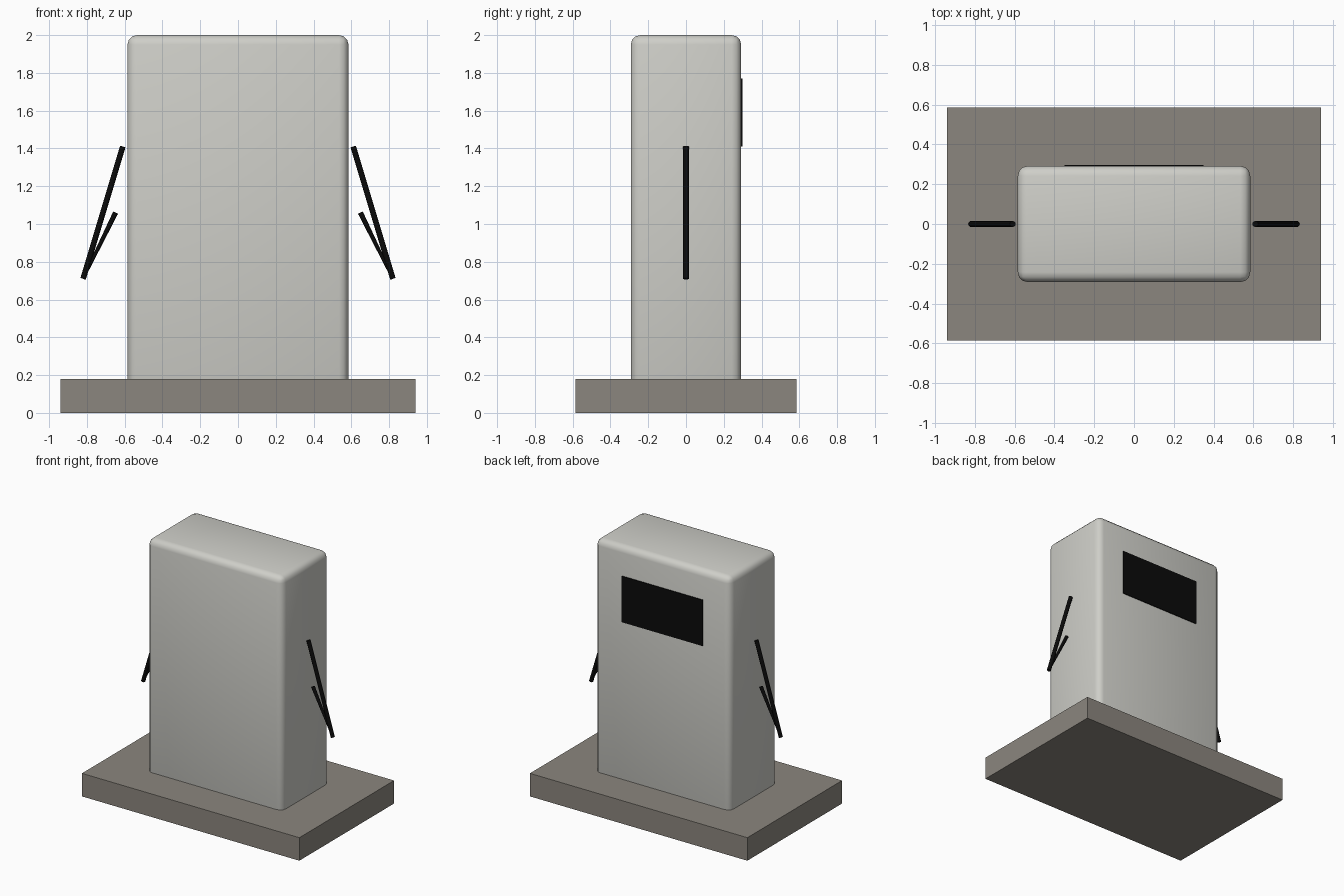
import bpy, bmesh, math
from mathutils import Vector

old = bpy.data.objects.get("Cube")
if old:
    bpy.data.objects.remove(old, do_unlink=True)


def material(name, rgb):
    m = bpy.data.materials.new(name)
    m.use_nodes = True
    color = (*rgb, 1)
    m.diffuse_color = color
    m.node_tree.nodes["Principled BSDF"].inputs["Base Color"].default_value = color
    return m


concrete = material("concrete grey", (0.26, 0.24, 0.21))
casing = material("casing off white", (0.62, 0.62, 0.58))
black = material("black", (0.003, 0.003, 0.003))


def add_object(name, bm, mat):
    mesh = bpy.data.meshes.new(name)
    bm.to_mesh(mesh)
    bm.free()
    mesh.materials.append(mat)
    obj = bpy.data.objects.new(name, mesh)
    bpy.context.collection.objects.link(obj)
    return obj


def box(name, low, high, mat, bevel=0):
    low, high = Vector(low), Vector(high)
    bm = bmesh.new()
    bmesh.ops.create_cube(bm, size=1)
    bmesh.ops.scale(bm, vec=high - low, verts=bm.verts)
    bmesh.ops.translate(bm, vec=(low + high) / 2, verts=bm.verts)
    if bevel:
        bmesh.ops.bevel(bm, geom=bm.edges[:], offset=bevel, segments=3,
                        profile=0.5, affect='EDGES')
        for f in bm.faces:
            f.smooth = True
    return add_object(name, bm, mat)


def rod(name, start, end, r_start, r_end, mat):
    start, end = Vector(start), Vector(end)
    axis = end - start
    bm = bmesh.new()
    bmesh.ops.create_cone(bm, cap_ends=True, segments=12, radius1=r_start,
                          radius2=r_end, depth=axis.length)
    turn = axis.to_track_quat('Z', 'Y').to_matrix()
    bmesh.ops.rotate(bm, matrix=turn, verts=bm.verts)
    bmesh.ops.translate(bm, vec=(start + end) / 2, verts=bm.verts)
    for f in bm.faces:
        f.smooth = len(f.verts) == 4
    return add_object(name, bm, mat)


# Plinth and rounded cabinet, with the cabinet foot sunk into the plinth
box("plinth", (-0.94, -0.585, 0), (0.94, 0.585, 0.18), concrete)
box("cabinet", (-0.585, -0.292, 0.09), (0.585, 0.292, 2), casing, 0.05)

# Display plate on the back
box("display", (-0.35, 0.289, 1.41), (0.35, 0.298, 1.77), black)

# Bent hose on each side: a long drop and a short return
for side, s in (("left", 1), ("right", -1)):
    bottom = (s * 0.82, 0, 0.71)
    rod(side + "_hose_drop", (s * 0.61, 0, 1.41), bottom, 0.015, 0.015, black)
    rod(side + "_hose_return", bottom, (s * 0.648, 0, 1.06), 0.007, 0.014, black)
